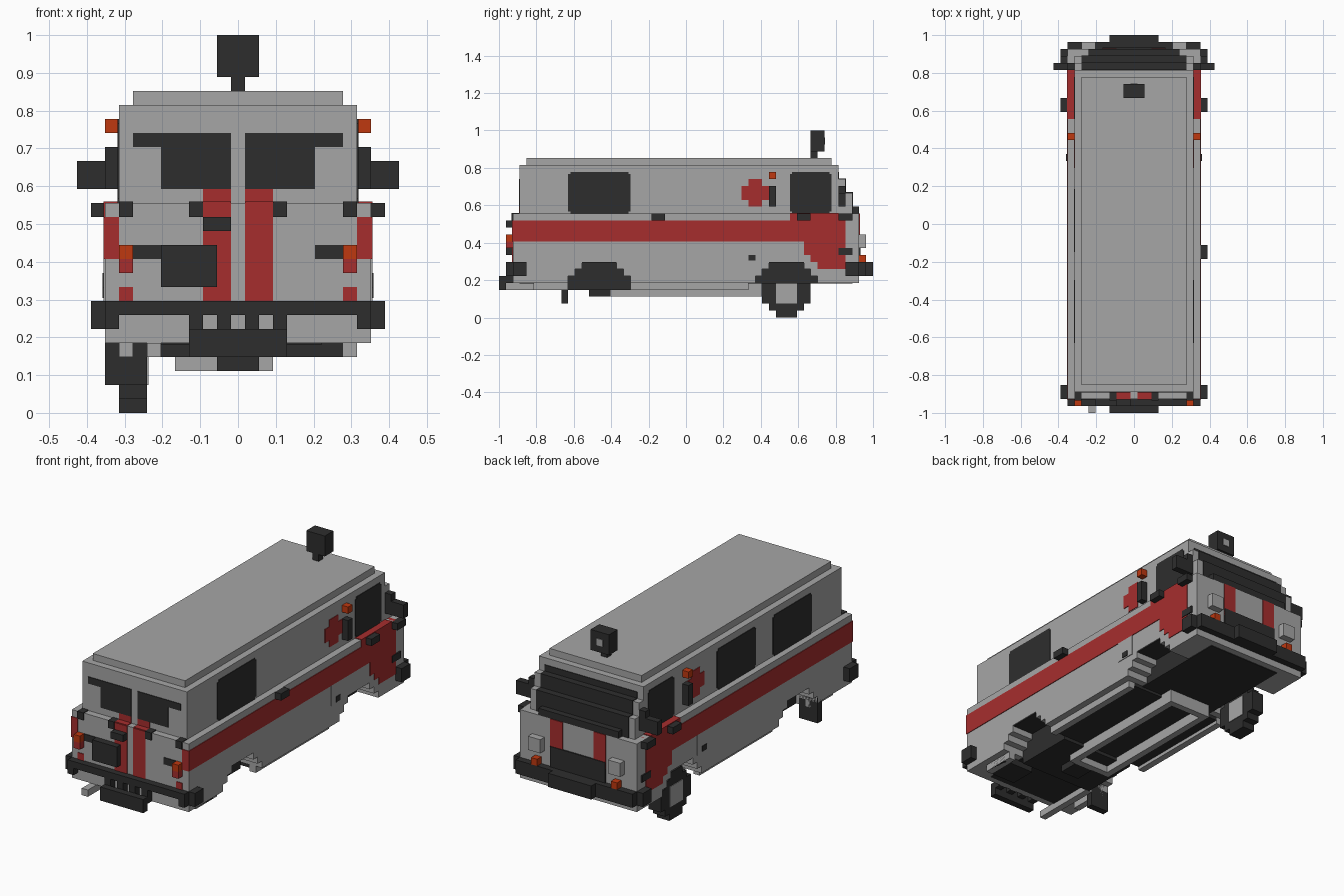
import bpy
import bmesh

cube = bpy.data.objects.get("Cube")
if cube:
    bpy.data.objects.remove(cube, do_unlink=True)

UNIT = 1 / 27          # one block of the blocky grid
SKIN = 0.1             # painted plate thickness, in blocks


def material(name, red, green, blue):
    mat = bpy.data.materials.new(name)
    mat.use_nodes = True
    mat.diffuse_color = (red, green, blue, 1)
    mat.node_tree.nodes["Principled BSDF"].inputs["Base Color"].default_value = (red, green, blue, 1)
    return mat


GRAY = material("body_gray", .38, .38, .38)
DARK = material("trim_dark", .027, .027, .027)
RED = material("stripe_red", .38, .027, .027)
ORANGE = material("lamp_orange", .52, .04, .005)


def build(name, mat, boxes, mirror=False):
    """One object from boxes given as x, y and z ranges; mirror repeats them on -x."""
    bm = bmesh.new()
    for x0, x1, y0, y1, z0, z1 in boxes:
        ranges = [(x0, x1)] + ([(-x1, -x0)] if mirror else [])
        for a, b in ranges:
            verts = bmesh.ops.create_cube(bm, size=1)["verts"]
            for v in verts:
                v.co.x = (b if v.co.x > 0 else a) * UNIT
                v.co.y = (y1 if v.co.y > 0 else y0) * UNIT
                v.co.z = (z1 if v.co.z > 0 else z0) * UNIT
    mesh = bpy.data.meshes.new(name)
    bm.to_mesh(mesh)
    bm.free()
    mesh.materials.append(mat)
    obj = bpy.data.objects.new(name, mesh)
    bpy.context.collection.objects.link(obj)
    return obj


def side_pane(x, y0, y1, z0, z1, notch=.3):
    """Thin plate on a side wall with notched corners."""
    a, b = (x, x + SKIN) if x > 0 else (x - SKIN, x)
    return [(a, b, y0 + notch, y1 - notch, z0, z1),
            (a, b, y0, y1, z0 + notch, z1 - notch)]


def rear_plate(x0, x1, z0, z1, y=-25):
    return (x0, x1, y - SKIN, y, z0, z1)


# Lower body: sides with stepped wheel arches, end walls and solid top
REAR_AXLE, FRONT_AXLE = -12.5, 14.5
sides = []
for layer, half in enumerate((4.5, 3.5, 2.5)):
    z = 5 + layer
    edges = [-25, REAR_AXLE - half, REAR_AXLE + half,
             FRONT_AXLE - half, FRONT_AXLE + half, 25]
    for start, end in zip(edges[::2], edges[1::2]):
        sides.append((6, 9.5, start, end, z, z + 1))
build("lower_sides", GRAY, sides, mirror=True)
build("lower_body", GRAY, [(-9.5, 9.5, -25, 25, 8, 15),
                           (-6, 6, -25, -24, 5, 8), (-6, 6, 24, 25, 5, 8)])
build("floor_core", DARK, [(-6, 6, -24, 24, 4.9, 8),
                           (-7.5, 7.5, -8, 9, 4.5, 5)])
build("arch_lining", DARK, [(6, 9.4, axle - 2.5, axle + 2.5, 7.9, 8)
                            for axle in (REAR_AXLE, FRONT_AXLE)], mirror=True)
build("skirts", GRAY, [(7.5, 8.5, -22, -17, 4, 5), (7.5, 8.5, -8, 9, 4, 5)], mirror=True)

# Upper body with stepped front and roof panel
build("upper_body", GRAY, [(-8.5, 8.5, -24, 24, 15, 18),
                           (-8.5, 8.5, -24, 23, 18, 20),
                           (-8.5, 8.5, -24, 22, 20, 22)])
build("roof_panel", GRAY, [(-7.5, 7.5, -23, 21, 22, 23)])

# Windscreen and cowl
build("windscreen", DARK, [(-7.5, 7.5, 23, 24 + SKIN, 15, 18 + SKIN),
                           (-7.5, 7.5, 22, 23 + SKIN, 18, 20 + SKIN),
                           (-7.5, 7.5, 21, 22 + SKIN, 20, 21)])
build("cowl", DARK, [(-6.5, 6.5, 24, 25, 15, 16)])

# Side windows
panes = side_pane(8.5, -17, -8, 15, 21) + side_pane(-8.5, -17, -8, 15, 21)
panes += side_pane(-8.5, -4, 5, 15, 21)
panes += side_pane(8.5, 15, 21, 15, 21) + side_pane(-8.5, 15, 21, 15, 21)
build("side_windows", DARK, panes)

# Red side stripe, cab door panels and cross emblem
build("side_stripe", RED, [(8.5, 9.5 + SKIN, -25 - SKIN, 15, 11, 14)], mirror=True)
build("cab_door_panel", RED, [(8.5, 9.5 + SKIN, 15, 22, 11, 15 + SKIN),
                              (8.5, 9.5 + SKIN, 22, 23, 9, 15),
                              (9.5, 9.5 + SKIN, 17, 22, 9, 11),
                              (9.5, 9.5 + SKIN, 18, 22, 8, 9),
                              (9.5, 9.5 + SKIN, 19, 23, 7, 9)], mirror=True)
build("cross_emblem", RED, [(8.5, 8.5 + SKIN, 8, 12, 17, 19),
                            (8.5, 8.5 + SKIN, 9, 11, 16, 20)], mirror=True)

# Side fittings
build("side_marker_lamps", ORANGE, [(8.5, 9.5, 12, 13, 20, 21)], mirror=True)
build("grab_handles", DARK, [(8.5, 9.5, 12, 13, 16, 19)], mirror=True)
build("door_handles", DARK, [(9.5, 10.5, 16, 18, 14, 15)], mirror=True)
build("side_door_handle", DARK, [(9.5, 10.5, -5, -3, 14, 15)])
build("door_hinges", DARK, [(9.5, 10.5, 22, 24, 14, 15),
                            (9.5, 9.7, 22, 24, 9, 10)], mirror=True)
build("filler_flap", GRAY, [(9.5, 9.5 + SKIN, 8, 11, 8, 11)], mirror=True)
build("filler_lock", DARK, [(9.5, 9.7, 9, 10, 8.2, 9)], mirror=True)
build("mirrors", DARK, [(8.5, 11.5, 22, 23, 16, 18),
                        (8.5, 9.5, 22, 23, 18, 19)], mirror=True)

# Cab front: grille, stripes, lamps and bumper
build("front_stripes", RED, [(2.5, 4.5, 25, 25 + SKIN, 10, 15)], mirror=True)
build("grille", DARK, [(-4.5, 4.5, 25, 25.2, 8, 11)])
build("headlights", GRAY, [(5.5, 7.5, 25, 26, 10, 12)], mirror=True)
build("front_indicators", ORANGE, [(6, 7, 25, 26, 8, 9)], mirror=True)
build("front_bumper", DARK, [(-9.5, 9.5, 25, 26, 6, 8), (-3.5, 3.5, 26, 27, 6, 8)])
build("front_bumper_ends", DARK, [(9.5, 10.5, 23, 25, 6, 8)], mirror=True)

# Rear doors: windows, stripes, hinges, lamps
build("rear_windows", DARK, [rear_plate(.5, 5.5, 16, 20, -24),
                             rear_plate(5.5, 7.5, 19, 20, -24)], mirror=True)
build("rear_stripes", RED, [rear_plate(.5, 2.5, 8, 15),
                            rear_plate(.5, 2.5, 15, 16, -24),
                            (.5, 2.5, -25, -24, 15, 15 + SKIN)], mirror=True)
build("rear_hinges", DARK, [(2.5, 3.5, -25.2, -24, 14, 15.1),
                            (7.5, 8.5, -25.2, -24, 14, 15.1)], mirror=True)
build("rear_bars", DARK, [rear_plate(5.5, 7.5, 11, 12)], mirror=True)
build("rear_door_handle", DARK, [(-2.5, -.5, -26, -25, 13, 14)])
build("rear_plate_box", DARK, [(-5.5, -1.5, -26, -25, 9, 12)])
build("rear_indicators", ORANGE, [(7.5, 8.5, -26, -25, 11, 12)], mirror=True)
build("rear_lamps", RED, [(7.5, 8.5, -26, -25, 10, 11),
                          rear_plate(7.5, 8.5, 8, 9)], mirror=True)

# Rear bumper and hanging step
build("rear_bumper", DARK, [(-9.5, 9.5, -26, -25, 7, 8)])
build("rear_bumper_ends", DARK, [(8.5, 9.5, -26, -25, 6, 8),
                                 (9.5, 10.5, -25, -23, 6, 8)], mirror=True)
build("rear_step", DARK, [(-3.5, 3.5, -27, -26, 4, 6)])
build("step_posts", DARK, [(x - .5, x + .5, -26, -25, 5, 7) for x in (-3, -1, 1, 3)])

# Underside: frame, pipe, mudflap and wheel
build("underframe", GRAY, [(-4.5, -3.5, -11, 11, 3, 5), (1.5, 2.5, -11, 11, 3, 5),
                           (-4.5, 2.5, 10, 11, 3, 5), (-4.5, 2.5, -11, -10, 3, 5)])
build("underfloor_boxes", DARK, [(-1.5, 1.5, -14, -11, 3, 5), (3.5, 8.5, -22, -18, 4, 5),
                                 (-6, 6, -17, -8, 4, 5)])
build("exhaust_pipe", GRAY, [(-6.5, -5.5, -27, -17, 4, 5)])
build("mudflap", DARK, [(-9.5, -6.5, -18, -17, 2, 6)])
build("wheel", DARK, [(-8.5, -6.5, 13 - i, 16 + i, i, 7 - i) for i in range(3)])
build("wheel_hub", GRAY, [(-8.6, -6.4, 13, 16, 2, 5)])

# Roof spotlight
build("spotlight", DARK, [(-.5, .5, 18, 19, 23, 24), (-1.5, 1.5, 18, 20, 24, 27)])
build("spotlight_lens", GRAY, [(-.5, .5, 20, 20 + SKIN, 25, 26)])
